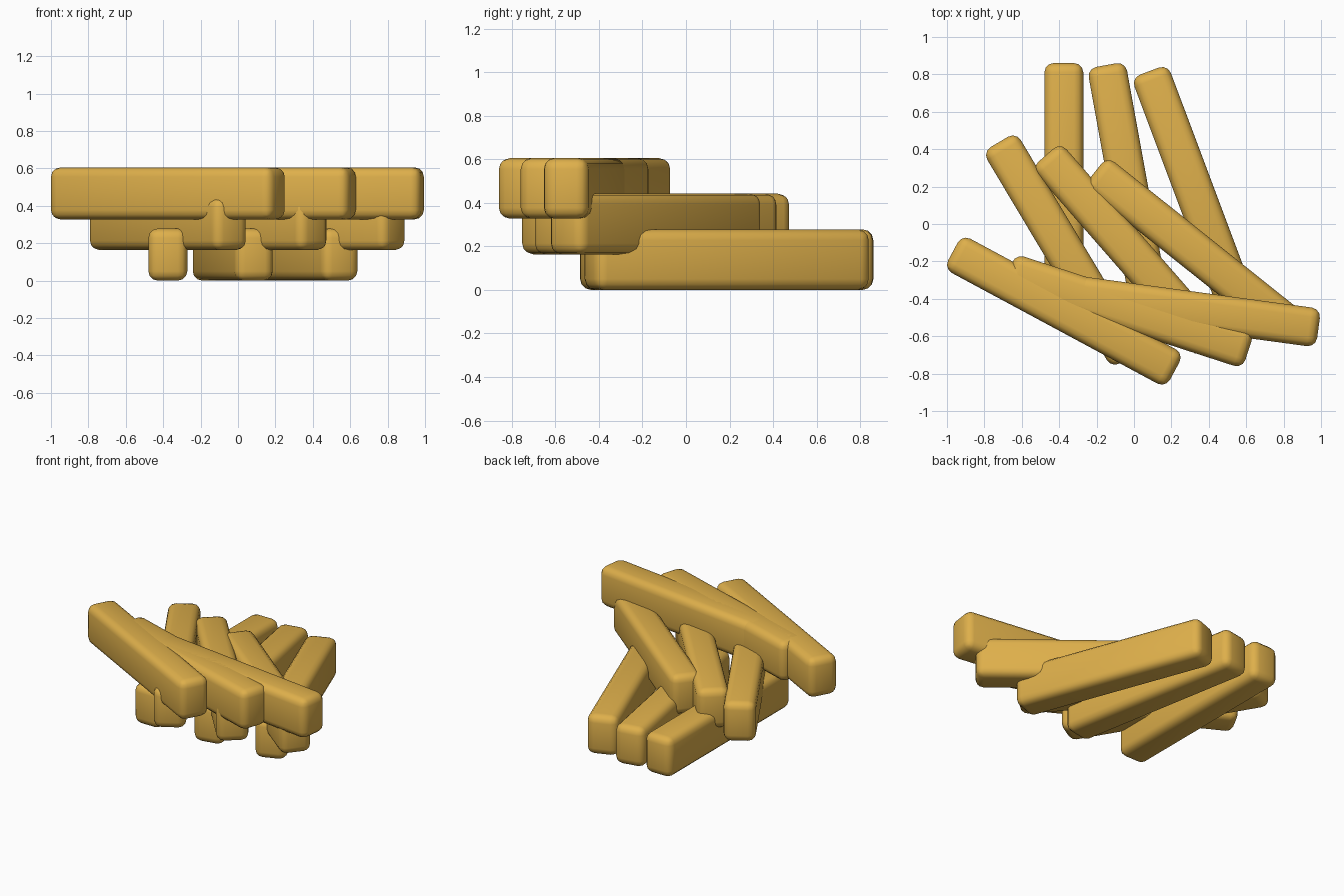
import bpy
from math import radians

if "Cube" in bpy.data.objects:
    bpy.data.objects.remove(bpy.data.objects["Cube"])

WIDTH, LENGTH, HEIGHT = 0.208, 1.347, 0.278
STEP_X, STEP_Y, STEP_Z = 0.347, -0.3265, 0.1635
TURN = radians(360 / 35)

wood = bpy.data.materials.new("golden_wood")
wood.diffuse_color = (0.73, 0.43, 0.07, 1)
wood.use_nodes = True
wood.node_tree.nodes["Principled BSDF"].inputs["Base Color"].default_value = wood.diffuse_color


def beam(name, location, angle):
    """One beam with softly rounded edges, turned about z."""
    bpy.ops.mesh.primitive_cube_add(size=1, location=location, rotation=(0, 0, angle))
    ob = bpy.context.object
    ob.name = name
    ob.scale = (WIDTH, LENGTH, HEIGHT)
    bpy.ops.object.transform_apply(location=False, rotation=False, scale=True)
    bevel = ob.modifiers.new("rounded_edges", 'BEVEL')
    bevel.width = 0.05
    bevel.segments = 3
    bpy.ops.object.modifier_apply(modifier=bevel.name)
    bpy.ops.object.shade_smooth_by_angle(angle=radians(40))
    ob.data.materials.append(wood)


# Three stepped layers of three beams, each beam turned a little further
for layer in range(3):
    for column in range(3):
        x = -0.375 + column * STEP_X
        y = 0.187 + layer * STEP_Y
        z = HEIGHT / 2 + layer * STEP_Z
        beam(f"beam_layer{layer + 1}_{column + 1}", (x, y, z),
             (layer * 3 + column) * TURN)
